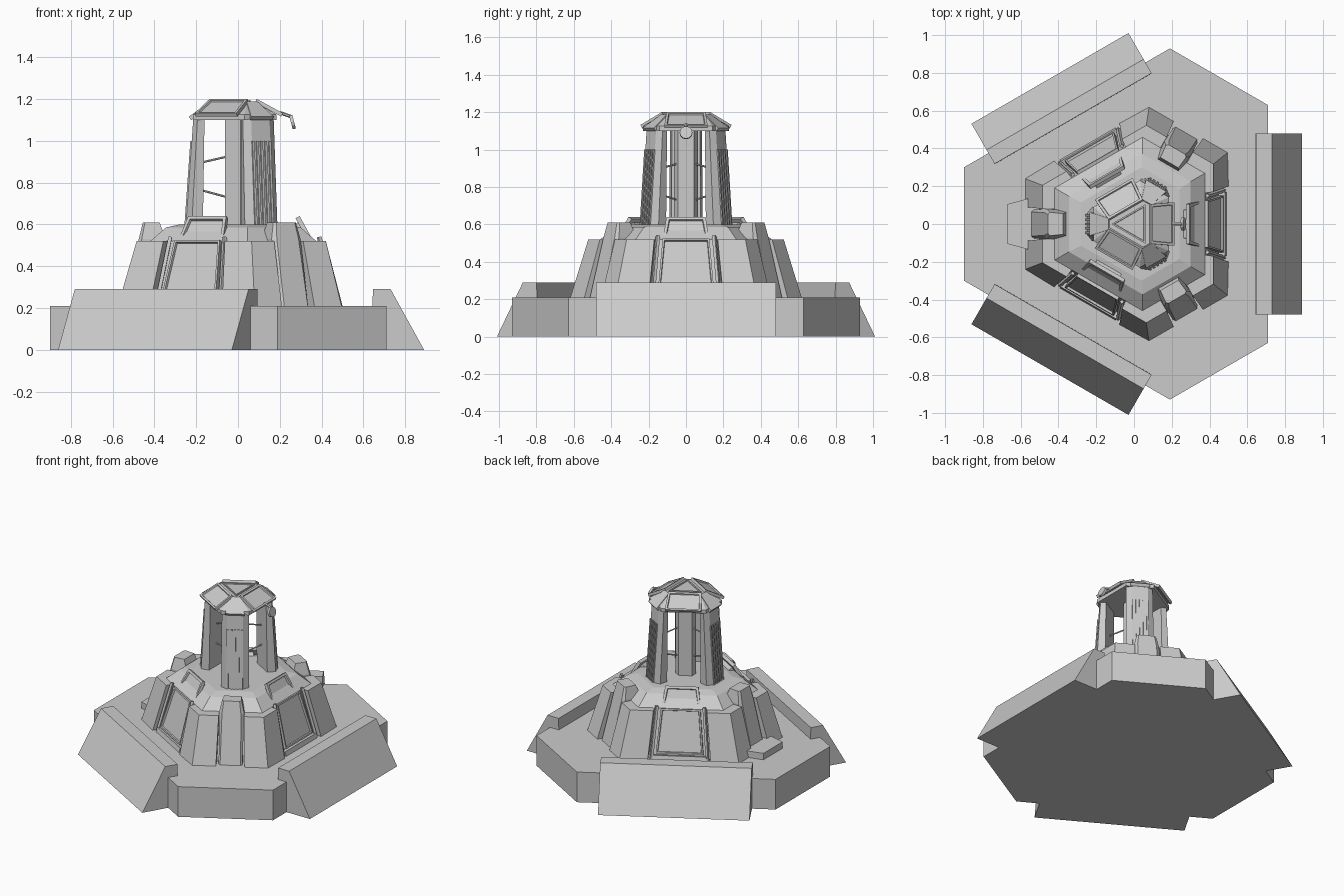
import bpy, bmesh
from math import cos, sin, radians
from mathutils import Vector

if "Cube" in bpy.data.objects:
    bpy.data.objects.remove(bpy.data.objects["Cube"])

SIDES = (0, 120, 240)      # directions of doors and ramps
CORNERS = (60, 180, 300)   # directions of columns and buttresses


def at(ang, u, v, z):
    """Point at radial distance u, sideways offset v, height z."""
    a = radians(ang)
    return Vector((u * cos(a) - v * sin(a), u * sin(a) + v * cos(a), z))


def loft(name, rings, inset=0, depth=0):
    """Closed solid through equal-count rings; optional inset of the last cap."""
    bm = bmesh.new()
    vs = [[bm.verts.new(p) for p in r] for r in rings]
    n = len(rings[0])
    for a, b in zip(vs, vs[1:]):
        for i in range(n):
            j = (i + 1) % n
            bm.faces.new((a[i], a[j], b[j], b[i]))
    bm.faces.new(vs[0][::-1])
    cap = bm.faces.new(vs[-1])
    bmesh.ops.recalc_face_normals(bm, faces=bm.faces[:])
    if inset:
        bmesh.ops.inset_individual(bm, faces=[cap], thickness=inset)
        bmesh.ops.inset_individual(bm, faces=[cap], thickness=0.004, depth=-depth)
    me = bpy.data.meshes.new(name)
    bm.to_mesh(me)
    bm.free()
    ob = bpy.data.objects.new(name, me)
    bpy.context.collection.objects.link(ob)
    return ob


def hexring(d0, d60, z):
    """Hexagon with side faces at distance d0 and corner faces at d60."""
    y = (d60 - d0 * 0.5) / 0.8660254
    return [at(a, d0, s * y, z) for a in SIDES for s in (-1, 1)]


def ring(ang, pts, z):
    return [at(ang, u, v, z) for u, v in pts]


def sym(pts):
    """Mirror a half outline across v = 0."""
    return pts + [(u, -v) for u, v in reversed(pts)]


def plate(name, ang, r0, z0, r1, z1, w0, w1, t, inset=0, depth=0):
    """Sloping slab whose outer face runs from (r0,z0) to (r1,z1)."""
    n = Vector((z1 - z0, r0 - r1)).normalized() * t
    spec = [(r0, -w0, z0), (r0, w0, z0), (r1, w1, z1), (r1, -w1, z1)]
    outer = [at(ang, *p) for p in spec]
    inner = [at(ang, u - n.x, v, z - n.y) for u, v, z in spec]
    return loft(name, [inner, outer], inset, depth)


def rod(name, a, b, r, sides=6):
    d = b - a
    bpy.ops.mesh.primitive_cylinder_add(vertices=sides, radius=r, depth=d.length,
                                        location=(a + b) / 2,
                                        rotation=d.to_track_quat('Z', 'Y').to_euler())
    bpy.context.object.name = name


# Ground platform and bunker core
loft("platform", [hexring(0.71, 0.9, 0), hexring(0.71, 0.9, 0.21)])
loft("bunker_core", [hexring(0.455, 0.5, 0.2), hexring(0.375, 0.42, 0.52),
                     hexring(0.30, 0.345, 0.585), hexring(0.24, 0.28, 0.60)])

# Sloped barricades on the three sides
ramp = [(0.64, 0), (0.89, 0), (0.73, 0.29), (0.645, 0.29)]
for a in SIDES:
    loft("barricade", [[at(a, u, v, z) for u, z in ramp] for v in (-0.48, 0.48)])

# Corner walls in halves, with a buttress in each gap
low = [(0.575, 0.09), (0.575, 0.24), (0.423, 0.333), (0.32, 0.16), (0.4, 0.09)]
top = [(0.485, 0.08), (0.485, 0.205), (0.357, 0.279), (0.26, 0.15), (0.35, 0.08)]
for a in CORNERS:
    for s in (-1, 1):
        loft("corner_wall", [ring(a, [(u, s * v) for u, v in low], 0.21),
                             ring(a, [(u, s * v) for u, v in top], 0.52)])
    loft("buttress", [ring(a, sym([(0.555, 0.065), (0.54, 0.075), (0.38, 0.07)]), 0.21),
                      ring(a, sym([(0.475, 0.06), (0.46, 0.08), (0.345, 0.07)]), 0.53),
                      ring(a, sym([(0.455, 0.05), (0.445, 0.062), (0.375, 0.055)]), 0.61)])

# Door panels, side rails and raised hatches
for a in SIDES:
    plate("door_panel", a, 0.475, 0.25, 0.392, 0.525, 0.15, 0.125, 0.03, 0.014, 0.012)
    plate("door_sill", a, 0.49, 0.21, 0.482, 0.24, 0.17, 0.17, 0.04)
    plate("hatch", a, 0.355, 0.53, 0.295, 0.64, 0.122, 0.105, 0.022, 0.022, 0.012)
    plate("hatch_support", a, 0.34, 0.53, 0.285, 0.61, 0.085, 0.075, 0.05)
    for s in (-1, 1):
        rod("door_rail", at(a, 0.475, s * 0.178, 0.21), at(a, 0.388, s * 0.15, 0.54), 0.012, 4)

# Step slab at the left corner
step = sym([(0.67, 0.105), (0.56, 0.135), (0.5, 0.12)])
loft("entry_step", [ring(180, step, 0.21), ring(180, step, 0.255)])

# Tower columns with vertical ribs
for a in CORNERS:
    loft("tower_column", [
        ring(a, sym([(0.25, 0.055), (0.222, 0.09), (0.168, 0.078)]), 0.58),
        ring(a, sym([(0.213, 0.05), (0.193, 0.085), (0.16, 0.075)]), 1.12)])
    for i in range(-2, 3):
        v = i * 0.023
        loft("column_rib", [
            ring(a, [(0.24, v - .006), (0.256, v - .006), (0.256, v + .006), (0.24, v + .006)], 0.6),
            ring(a, [(0.215, v - .006), (0.228, v - .006), (0.228, v + .006), (0.215, v + .006)], 1.0)])

# Central post tied to the columns
loft("central_post", [hexring(0.05, 0.062, 0.59), hexring(0.05, 0.062, 1.12)])
for a in CORNERS:
    rod("post_brace_upper", at(a, 0.05, 0, 0.925), at(a, 0.18, 0, 0.895), 0.005)
    rod("post_brace_lower", at(a, 0.05, 0, 0.73), at(a, 0.18, 0, 0.765), 0.005)

# Roof cap with panels over every side and corner
loft("roof_cap", [hexring(0.185, 0.215, 1.10), hexring(0.185, 0.215, 1.125),
                  hexring(0.085, 0.13, 1.185)])
tri = [at(a, 0.12, 0, 1.18) for a in CORNERS]
loft("roof_centre", [tri, [p + Vector((0, 0, 0.014)) for p in tri]], 0.015, 0.006)
for a in SIDES:
    plate("roof_panel", a, 0.215, 1.132, 0.09, 1.2, 0.115, 0.105, 0.018, 0.018, 0.008)
for a in CORNERS:
    plate("roof_corner", a, 0.235, 1.115, 0.135, 1.188, 0.062, 0.03, 0.02)

# Lamp on an arm at the right side
rod("lamp_arm", at(0, 0.2, 0, 1.135), at(0, 0.255, 0, 1.115), 0.008)
rod("lamp", at(0, 0.253, 0, 1.088), at(0, 0.268, 0, 1.092), 0.034, 12)
